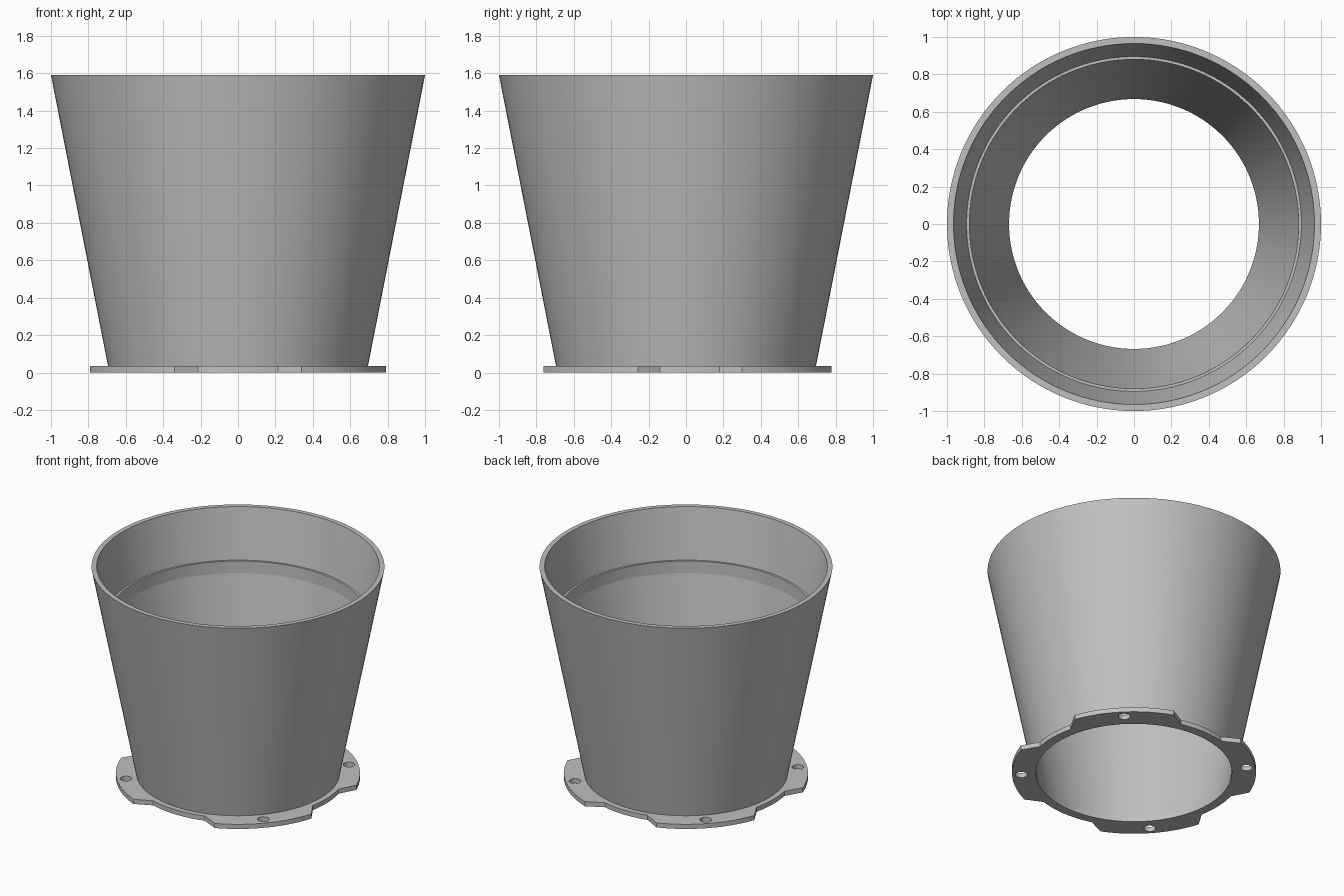
import bpy, bmesh
from math import sin, cos, radians, pi

old = bpy.data.objects.get("Cube")
if old:
    bpy.data.objects.remove(old, do_unlink=True)

HEIGHT, THICK = 1.59, 0.035      # overall height, flange thickness
BORE = 0.668                     # bottom opening radius
RING, EAR = 0.735, 0.833         # flange radius between and at the ears
HOLE_ANGLES = (-138, -42, 45, 135)

grey = bpy.data.materials.new("plain_grey")
grey.use_nodes = True
colour = (0.53, 0.53, 0.53, 1)
grey.diffuse_color = colour
grey.node_tree.nodes["Principled BSDF"].inputs["Base Color"].default_value = colour


def finish(name, bm):
    """Clean the mesh, link it as an object and smooth the round walls."""
    bmesh.ops.remove_doubles(bm, verts=bm.verts, dist=1e-5)
    bmesh.ops.recalc_face_normals(bm, faces=bm.faces)
    mesh = bpy.data.meshes.new(name)
    bm.to_mesh(mesh)
    bm.free()
    mesh.materials.clear()
    mesh.materials.append(grey)
    obj = bpy.data.objects.new(name, mesh)
    bpy.context.collection.objects.link(obj)
    bpy.ops.object.select_all(action='DESELECT')
    obj.select_set(True)
    bpy.context.view_layer.objects.active = obj
    bpy.ops.object.shade_smooth_by_angle(angle=radians(8))
    return obj


def polar(r, degrees):
    return r * cos(radians(degrees)), r * sin(radians(degrees))


def circle(r, cx=0, cy=0, count=128):
    return [(cx + r * cos(2 * pi * i / count), cy + r * sin(2 * pi * i / count))
            for i in range(count)]


# Tapered cup: outer wall, rim, inner wall with a small stop ledge
profile = [(0.695, THICK), (1.0, HEIGHT), (0.965, HEIGHT), (0.895, 1.22),
           (0.88, 1.22), (0.878, 1.13), (BORE, THICK)]
bm = bmesh.new()
verts = [bm.verts.new((r, 0, z)) for r, z in profile]
edges = [bm.edges.new(pair) for pair in zip(verts, verts[1:])]
bmesh.ops.spin(bm, geom=verts + edges, cent=(0, 0, 0), axis=(0, 0, 1),
               angle=2 * pi, steps=128, use_merge=True)
finish("cup_wall", bm)

# Flange outline: four ears joined by narrower arcs
outline = []
for i, a in enumerate(HOLE_ANGLES):
    nxt = HOLE_ANGLES[(i + 1) % 4] + (360 if i == 3 else 0)
    outline += [polar(EAR, a + d) for d in range(-24, 25, 2)]
    start, end = a + 31, nxt - 31
    outline += [polar(RING, start + (end - start) * t / 12) for t in range(13)]

# Flange plate with the bore and screw holes left open
curve = bpy.data.curves.new("flange_outline", 'CURVE')
curve.dimensions = '2D'
curve.fill_mode = 'BOTH'
curve.extrude = THICK / 2
loops = [outline, circle(BORE)]
loops += [circle(0.04, *polar(0.77, a), count=32) for a in HOLE_ANGLES]
for loop in loops:
    spline = curve.splines.new('POLY')
    spline.points.add(len(loop) - 1)
    for point, (x, y) in zip(spline.points, loop):
        point.co = (x, y, 0, 1)
    spline.use_cyclic_u = True
helper = bpy.data.objects.new("flange_outline", curve)
bpy.context.collection.objects.link(helper)
bpy.context.view_layer.update()
filled = bpy.data.meshes.new_from_object(
    helper.evaluated_get(bpy.context.evaluated_depsgraph_get()))
bm = bmesh.new()
bm.from_mesh(filled)
bmesh.ops.translate(bm, verts=bm.verts, vec=(0, 0, THICK / 2))
bpy.data.objects.remove(helper, do_unlink=True)
bpy.data.meshes.remove(filled)
finish("mounting_flange", bm)
